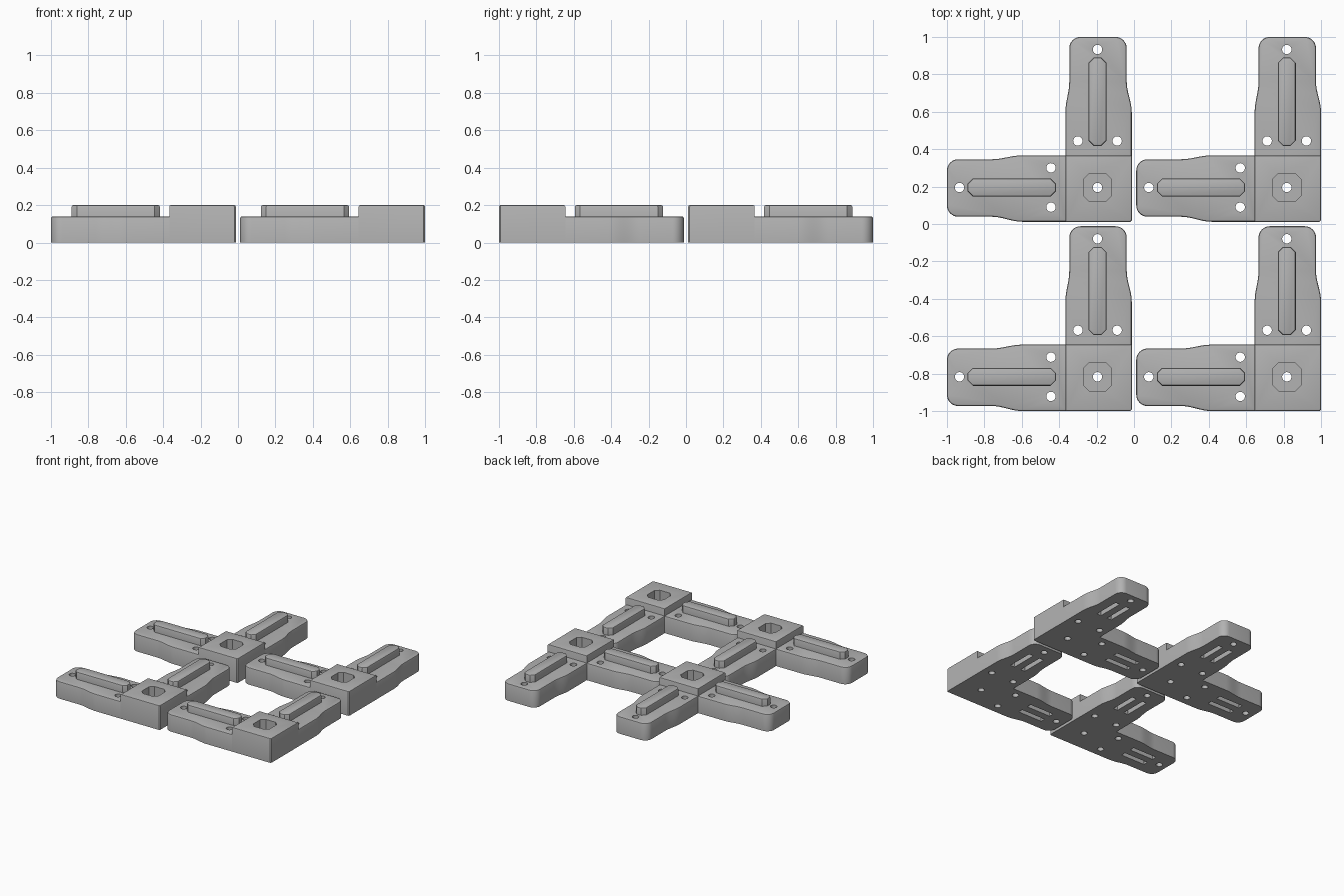
import bpy, bmesh, math

if "Cube" in bpy.data.objects:
    bpy.data.objects.remove(bpy.data.objects["Cube"])

L, W = 0.988, 0.355          # arm reach and corner block size
BODY, TOP = 0.14, 0.20       # arm height and block height
MID = 0.183                  # arm centre line
PITCH = 1.012                # spacing between brackets

grey = bpy.data.materials.new("plain grey")
grey.diffuse_color = (0.45, 0.45, 0.45, 1)
grey.use_nodes = True
grey.node_tree.nodes["Principled BSDF"].inputs["Base Color"].default_value = grey.diffuse_color


def prism(name, pts, z0, z1, bevel=0.0, skip=None):
    """Extruded outline with its top rim bevelled, except edges chosen by skip."""
    bm = bmesh.new()
    face = bm.faces.new([bm.verts.new((x, y, z0)) for x, y in pts])
    up = bmesh.ops.extrude_face_region(bm, geom=[face])["geom"]
    for v in up:
        if isinstance(v, bmesh.types.BMVert):
            v.co.z = z1
    bmesh.ops.recalc_face_normals(bm, faces=bm.faces)
    if bevel:
        rim = [e for e in bm.edges if all(v.co.z > z1 - 1e-5 for v in e.verts)
               and not (skip and all(skip(v.co) for v in e.verts))]
        bmesh.ops.bevel(bm, geom=rim, offset=bevel, segments=2, profile=0.5,
                        affect='EDGES', clamp_overlap=True)
    me = bpy.data.meshes.new(name)
    bm.to_mesh(me)
    bm.free()
    me.materials.append(grey)
    ob = bpy.data.objects.new(name, me)
    bpy.context.collection.objects.link(ob)
    return ob


def circle(cx, cy, r, n=24):
    return [(cx + r * math.cos(2 * math.pi * i / n), cy + r * math.sin(2 * math.pi * i / n))
            for i in range(n)]


def octagon(cx, cy, hx, hy, c):
    """Rectangle with clipped corners."""
    return [(cx + x, cy + y) for x, y in (
        (hx - c, -hy), (hx, c - hy), (hx, hy - c), (hx - c, hy),
        (c - hx, hy), (-hx, hy - c), (-hx, c - hy), (c - hx, -hy))]


def cut(ob, cutters):
    """Subtract each cutter and bake the result."""
    for c in cutters:
        m = ob.modifiers.new("cut", 'BOOLEAN')
        m.object, m.operation, m.solver = c, 'DIFFERENCE', 'EXACT'
    bpy.context.view_layer.update()
    dg = bpy.context.evaluated_depsgraph_get()
    me = bpy.data.meshes.new_from_object(ob.evaluated_get(dg))
    ob.modifiers.clear()
    ob.data = me
    for c in cutters:
        bpy.data.objects.remove(c)


def arm_outline():
    """(across, along) outline: wide root, S-curve to a narrower rounded tip."""
    side = [(0.0, W)]
    for i in range(9):
        t = i / 8
        side.append((0.5 - 0.5 * math.cos(math.pi * t), 0.585 + 0.165 * t))
    lo = [(0.027 * s, v) for s, v in side]
    hi = [(W - 0.021 * s, v) for s, v in side]
    r, a, b = 0.06, 0.027, W - 0.021
    tip = []
    for cx, start in ((a + r, math.pi), (b - r, math.pi / 2)):
        for i in range(9):
            q = start - math.pi / 2 * i / 8
            tip.append((cx + r * math.cos(q), L - r + r * math.sin(q)))
    return lo + tip + hi[::-1]


def make_arm(label, place):
    """place maps (across, along) to x, y."""
    m = lambda pts: [place(*p) for p in pts]
    root = (lambda co: abs(co.y - W) < 1e-4) if label == "back" else \
           (lambda co: abs(co.x + W) < 1e-4)
    arm = prism(label + "_arm", m(arm_outline()), 0, BODY, 0.01, root)
    holes = [prism("hole", m(circle(w, v, 0.025)), -0.1, 0.4)
             for w, v in ((MID, 0.921), (0.078, 0.432), (0.288, 0.432))]
    slots = [prism("slot", m(octagon(w, 0.72, 0.02, 0.11, 0.002)), -0.1, 0.08)
             for w in (MID - 0.05, MID + 0.05)]
    cut(arm, holes + slots)
    ridge = prism(label + "_ridge", m(octagon(MID, 0.6415, 0.048, 0.236, 0.028)),
                  BODY - 0.01, TOP, 0.01)
    return [arm, ridge]


# Corner block with clipped-square pocket and through hole
e = 0.008
block = prism("corner_block", [(-W, 0), (-e, 0), (0, e), (0, W), (-W, W)], 0, TOP, 0.008)
cut(block, [prism("pocket", octagon(-MID, MID, 0.075, 0.075, 0.03), 0.1, 0.4),
            prism("hole", circle(-MID, MID, 0.025), -0.1, 0.4)])

# Two mirrored arms with raised ridges
parts = [block]
parts += make_arm("back", lambda w, v: (-w, v))
parts += make_arm("side", lambda w, v: (-v, w))

for ob in parts:
    bpy.ops.object.select_all(action='DESELECT')
    ob.select_set(True)
    bpy.context.view_layer.objects.active = ob
    bpy.ops.object.shade_smooth_by_angle(angle=math.radians(30))

# Four identical brackets in a grid
for i in range(2):
    for j in range(2):
        for ob in parts:
            o = ob
            if i or j:
                o = ob.copy()
                bpy.context.collection.objects.link(o)
            o.location = (1 - PITCH + i * PITCH, 1 - L - j * PITCH, 0)
